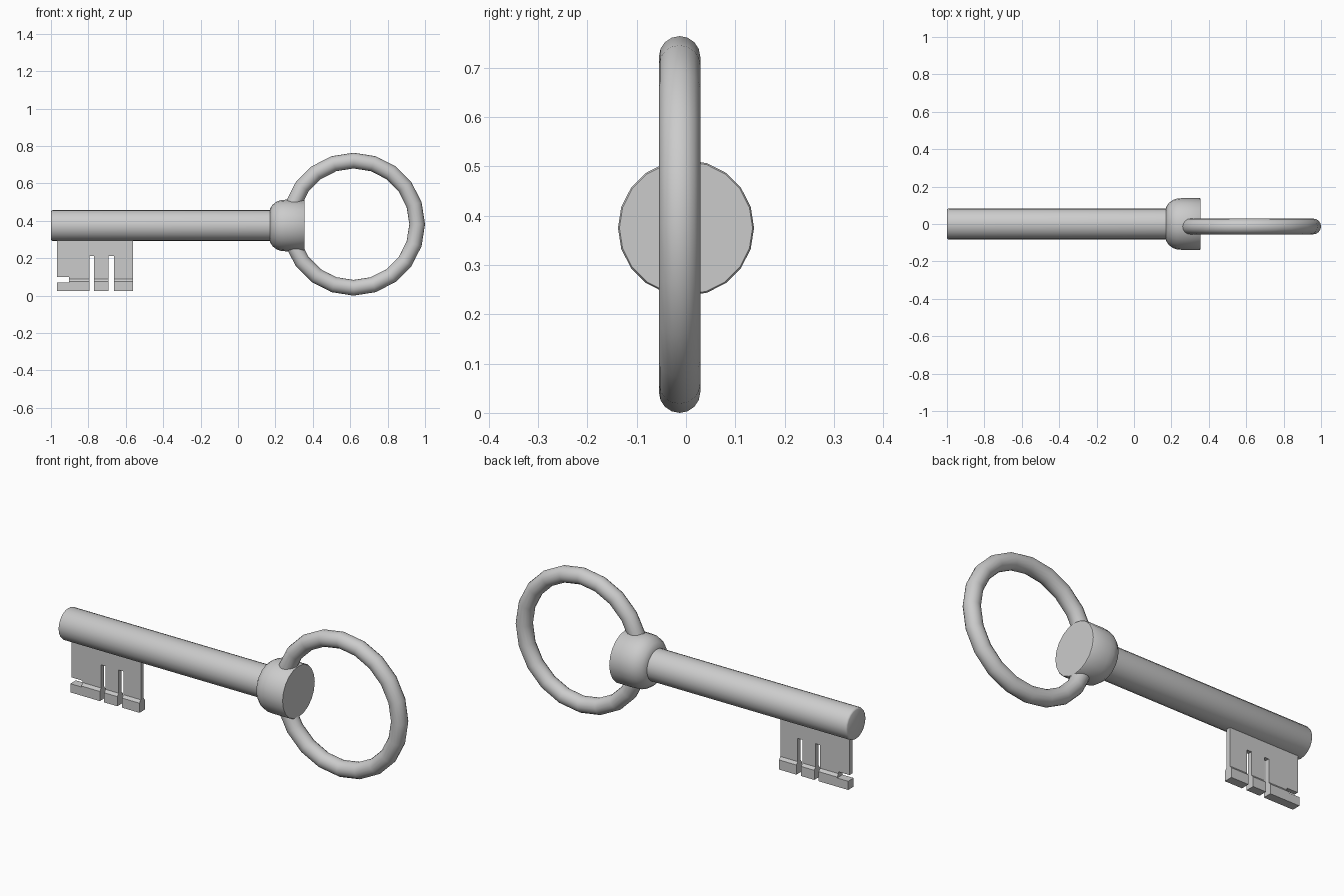
import bpy, bmesh, math

if "Cube" in bpy.data.objects:
    bpy.data.objects.remove(bpy.data.objects["Cube"])

SIDES = 20
AXIS_Z = 0.375


def finish(name, bm, smooth=True):
    bmesh.ops.recalc_face_normals(bm, faces=bm.faces)
    mesh = bpy.data.meshes.new(name)
    bm.to_mesh(mesh)
    bm.free()
    obj = bpy.data.objects.new(name, mesh)
    bpy.context.collection.objects.link(obj)
    if smooth:
        bpy.ops.object.select_all(action='DESELECT')
        obj.select_set(True)
        bpy.context.view_layer.objects.active = obj
        bpy.ops.object.shade_smooth_by_angle(angle=math.radians(40))
    return obj


def lathe_x(name, profile):
    """Turn (x, radius) points around the key's long axis, capping both ends."""
    bm = bmesh.new()
    rings = []
    for x, r in profile:
        rings.append([bm.verts.new((x, r * math.cos(2 * math.pi * i / SIDES),
                                    AXIS_Z + r * math.sin(2 * math.pi * i / SIDES)))
                      for i in range(SIDES)])
    for a, b in zip(rings, rings[1:]):
        for i in range(SIDES):
            j = (i + 1) % SIDES
            bm.faces.new((a[i], a[j], b[j], b[i]))
    bm.faces.new(rings[0])
    bm.faces.new(rings[-1])
    return finish(name, bm)


def extrude_x(name, section, x0, x1):
    """Extrude a (y, z) outline from x0 to x1."""
    bm = bmesh.new()
    face = bm.faces.new([bm.verts.new((x0, y, z)) for y, z in section])
    new = bmesh.ops.extrude_face_region(bm, geom=[face])['geom']
    bmesh.ops.translate(bm, vec=(x1 - x0, 0, 0),
                        verts=[v for v in new if isinstance(v, bmesh.types.BMVert)])
    return finish(name, bm, smooth=False)


# Shaft with a softened tip
lathe_x("shaft", [(-1.0, 0.075), (-0.997, 0.08), (-0.99, 0.083), (0.22, 0.083)])

# Collar: rounded shoulder, flat end
lathe_x("collar", [(0.17, 0.07), (0.172, 0.09), (0.185, 0.111), (0.207, 0.128),
                   (0.23, 0.136), (0.255, 0.138), (0.352, 0.138), (0.356, 0.135)])

# Bow ring
bpy.ops.mesh.primitive_torus_add(major_segments=20, minor_segments=16,
                                 major_radius=0.34, minor_radius=0.042,
                                 location=(0.618, -0.013, 0.382),
                                 rotation=(math.pi / 2, 0, 0))
ring = bpy.context.object
ring.name = "bow_ring"
bpy.ops.object.shade_smooth_by_angle(angle=math.radians(40))

# Bit: thin plate with a thicker foot
half = [(0.012, 0.33), (0.012, 0.09), (0.023, 0.076), (0.023, 0.025)]
bit = extrude_x("bit", half + [(-y, z) for y, z in reversed(half)], -0.968, -0.562)

# Two slots and the tip notch
for x0, x1, z0, z1 in [(-0.795, -0.769, -0.05, 0.213),
                       (-0.692, -0.664, -0.05, 0.213),
                       (-1.05, -0.903, 0.071, 0.1)]:
    cutter = extrude_x("bit_cutter", [(-0.1, z0), (0.1, z0), (0.1, z1), (-0.1, z1)], x0, x1)
    cutter.hide_render = True
    mod = bit.modifiers.new("cut", 'BOOLEAN')
    mod.operation = 'DIFFERENCE'
    mod.solver = 'EXACT'
    mod.object = cutter
    bpy.context.view_layer.objects.active = bit
    bpy.ops.object.modifier_apply(modifier=mod.name)
    bpy.data.objects.remove(cutter, do_unlink=True)
